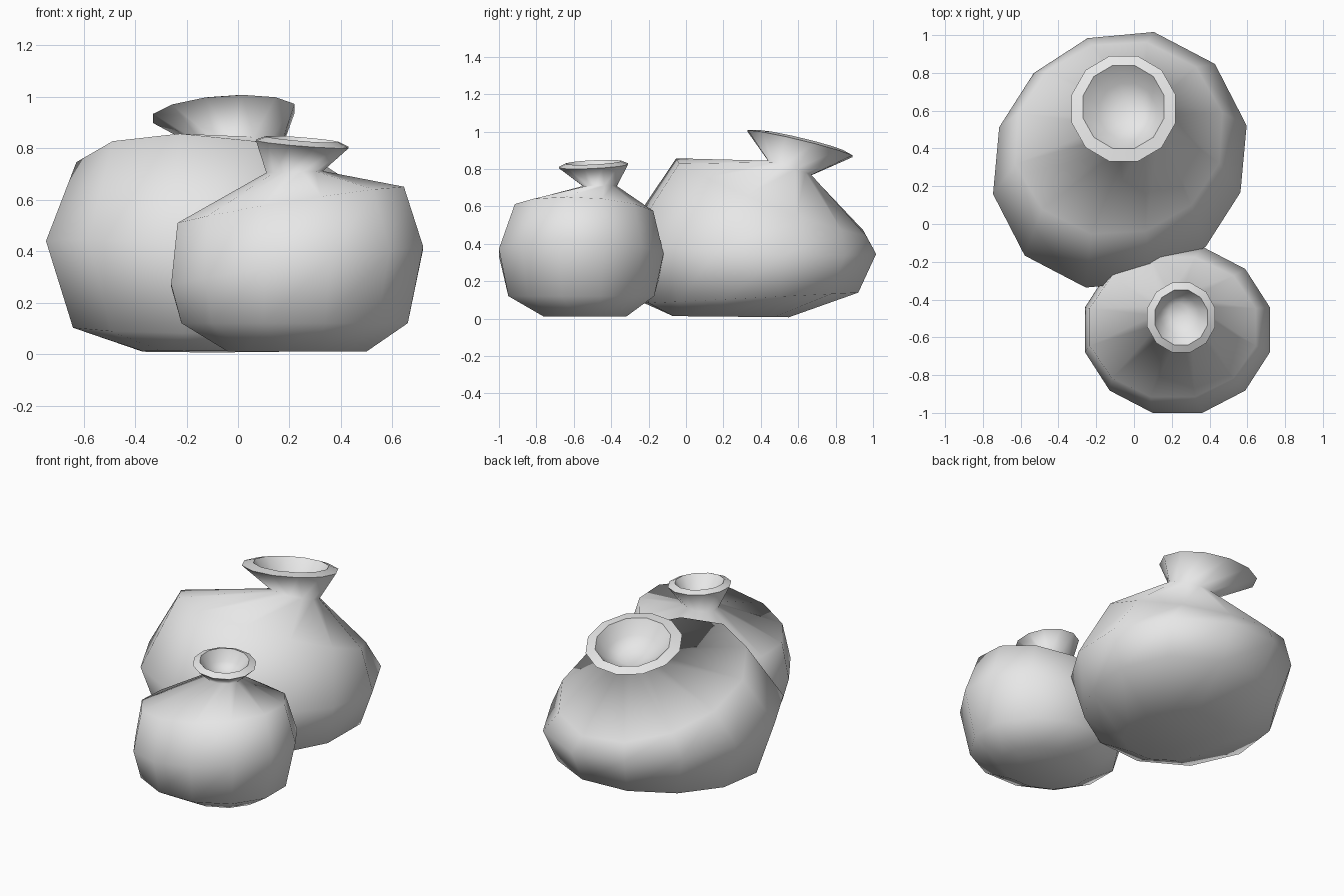
import bpy, bmesh
from math import cos, sin, radians

if "Cube" in bpy.data.objects:
    bpy.data.objects.remove(bpy.data.objects["Cube"])

SIDES = 12
PHASE = radians(15)
FIT = cos(PHASE)          # keeps the polygon as wide as the given radius

cloth = bpy.data.materials.new("pale_grey_cloth")
cloth.use_nodes = True
GREY = (0.8, 0.8, 0.8, 1)
cloth.diffuse_color = GREY
cloth.node_tree.nodes["Principled BSDF"].inputs["Base Color"].default_value = GREY


def sack(name, rings, sharp_rings):
    """Loft tilted rings: (x, y, z, radius_x, radius_y, slope_x, slope_y, diagonal stretch)."""
    bm = bmesh.new()
    loops = []
    for x, y, z, rx, ry, sx, sy, stretch in rings:
        loop = []
        for i in range(SIDES):
            a = PHASE + radians(360 / SIDES * i)
            k = (1 + stretch * sin(2 * a)) / FIT
            dx, dy = rx * k * cos(a), ry * k * sin(a)
            loop.append(bm.verts.new((x + dx, y + dy, max(0, z + sx * dx + sy * dy))))
        loops.append(loop)
    for low, high in zip(loops, loops[1:]):
        for i in range(SIDES):
            j = (i + 1) % SIDES
            bm.faces.new((low[i], low[j], high[j], high[i]))
    bm.faces.new(loops[0][::-1])
    bm.faces.new(loops[-1])
    for f in bm.faces:
        f.smooth = True
    # crisp edges around the mouth
    for n in sharp_rings:
        for i in range(SIDES):
            bm.edges.get((loops[n][i], loops[n][(i + 1) % SIDES])).smooth = False
    mesh = bpy.data.meshes.new(name)
    bm.to_mesh(mesh)
    bm.free()
    mesh.materials.append(cloth)
    obj = bpy.data.objects.new(name, mesh)
    bpy.context.collection.objects.link(obj)


# base, lower belly, belly, shoulder, neck, outer lip, inner lip, inside, inside floor
sack("large_sack", [
    (-0.10, 0.24, 0.01, 0.27, 0.31, 0, -0.01, 0),
    (-0.06, 0.35, 0.11, 0.57, 0.56, 0, 0.05, 0.04),
    (-0.075, 0.34, 0.39, 0.655, 0.66, -0.06, -0.05, 0.05),
    (-0.08, 0.455, 0.65, 0.54, 0.50, -0.08, -0.384, 0.03),
    (0.02, 0.555, 0.805, 0.15, 0.115, 0.03, -0.33, 0),
    (-0.055, 0.61, 0.935, 0.275, 0.28, 0.07, -0.24, 0),
    (-0.055, 0.62, 0.95, 0.215, 0.22, 0.07, -0.24, 0),
    (-0.035, 0.595, 0.87, 0.15, 0.15, 0.05, -0.28, 0),
    (-0.02, 0.58, 0.83, 0.08, 0.07, 0.03, -0.3, 0),
], (5, 6))

sack("small_sack", [
    (0.23, -0.54, 0.01, 0.27, 0.22, 0, 0, 0),
    (0.22, -0.56, 0.12, 0.44, 0.39, 0, 0, 0),
    (0.23, -0.56, 0.34, 0.49, 0.44, 0.15, -0.03, 0),
    (0.205, -0.545, 0.575, 0.44, 0.37, 0.16, -0.05, 0),
    (0.22, -0.46, 0.708, 0.11, 0.09, 0.03, 0, 0),
    (0.25, -0.495, 0.817, 0.18, 0.185, -0.08, 0.05, 0),
    (0.25, -0.495, 0.835, 0.14, 0.145, -0.08, 0.05, 0),
    (0.24, -0.48, 0.77, 0.10, 0.10, -0.03, 0.03, 0),
    (0.235, -0.47, 0.735, 0.05, 0.05, 0, 0, 0),
], (5, 6))
